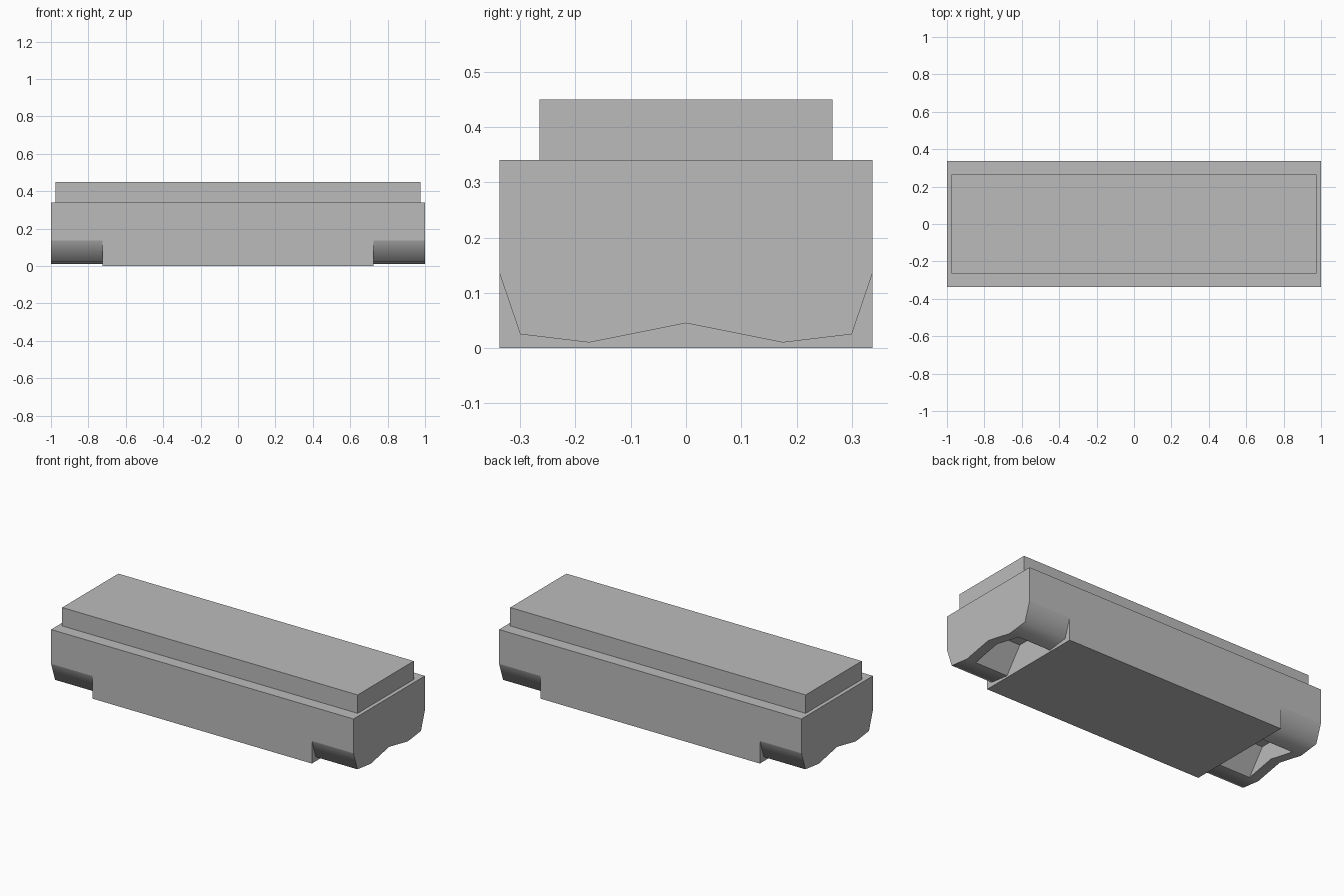
import bpy, bmesh

old = bpy.data.objects.get("Cube")
if old:
    bpy.data.objects.remove(old, do_unlink=True)

grey = bpy.data.materials.new("plain_grey")
grey.use_nodes = True
grey.diffuse_color = (0.5, 0.5, 0.5, 1)
grey.node_tree.nodes["Principled BSDF"].inputs["Base Color"].default_value = grey.diffuse_color


def prism(name, half, x0, x1, smooth_under=False):
    """Extrude a left-right symmetric (y, z) outline along x.
    The half outline runs from bottom to top on the +y side."""
    other = [(-y, z) for y, z in reversed(half) if y > 0]
    bm = bmesh.new()
    ring = [bm.verts.new((x0, y, z)) for y, z in half + other]
    base = bm.faces.new(ring)
    out = bmesh.ops.extrude_face_region(bm, geom=[base])["geom"]
    moved = [v for v in out if isinstance(v, bmesh.types.BMVert)]
    bmesh.ops.translate(bm, verts=moved, vec=(x1 - x0, 0, 0))
    bmesh.ops.recalc_face_normals(bm, faces=bm.faces)
    bm.normal_update()
    for f in bm.faces:
        f.smooth = smooth_under and f.normal.z < -0.05
    mesh = bpy.data.meshes.new(name)
    bm.to_mesh(mesh)
    bm.free()
    mesh.materials.append(grey)
    obj = bpy.data.objects.new(name, mesh)
    bpy.context.collection.objects.link(obj)
    return obj


HALF_W, DECK, TOP, STEP = 0.3375, 0.34, 0.45, 0.725

# Central body reaching the ground, and the raised slab on top
prism("central_body", [(HALF_W, 0), (HALF_W, DECK)], -STEP, STEP)
prism("top_slab", [(0.265, DECK), (0.265, TOP)], -0.977, 0.977)

# End block with a shaped underside
end = prism("end_blocks",
            [(0, 0.045), (0.175, 0.01), (0.3, 0.025), (HALF_W, 0.135), (HALF_W, DECK)],
            STEP, 1, smooth_under=True)

# Tapered pocket under the end block
cutter = prism("pocket_cutter", [(0.2, -0.023), (0.175, 0.01), (0.07, 0.15)], 0.7, 0.94)
cutter.hide_render = True
cutter.hide_viewport = True
cut = end.modifiers.new("pocket", "BOOLEAN")
cut.operation = "DIFFERENCE"
cut.solver = "EXACT"
cut.object = cutter

# Same block at the opposite end
mirror = end.modifiers.new("both_ends", "MIRROR")
mirror.use_axis = (True, False, False)
mirror.use_mirror_merge = False
